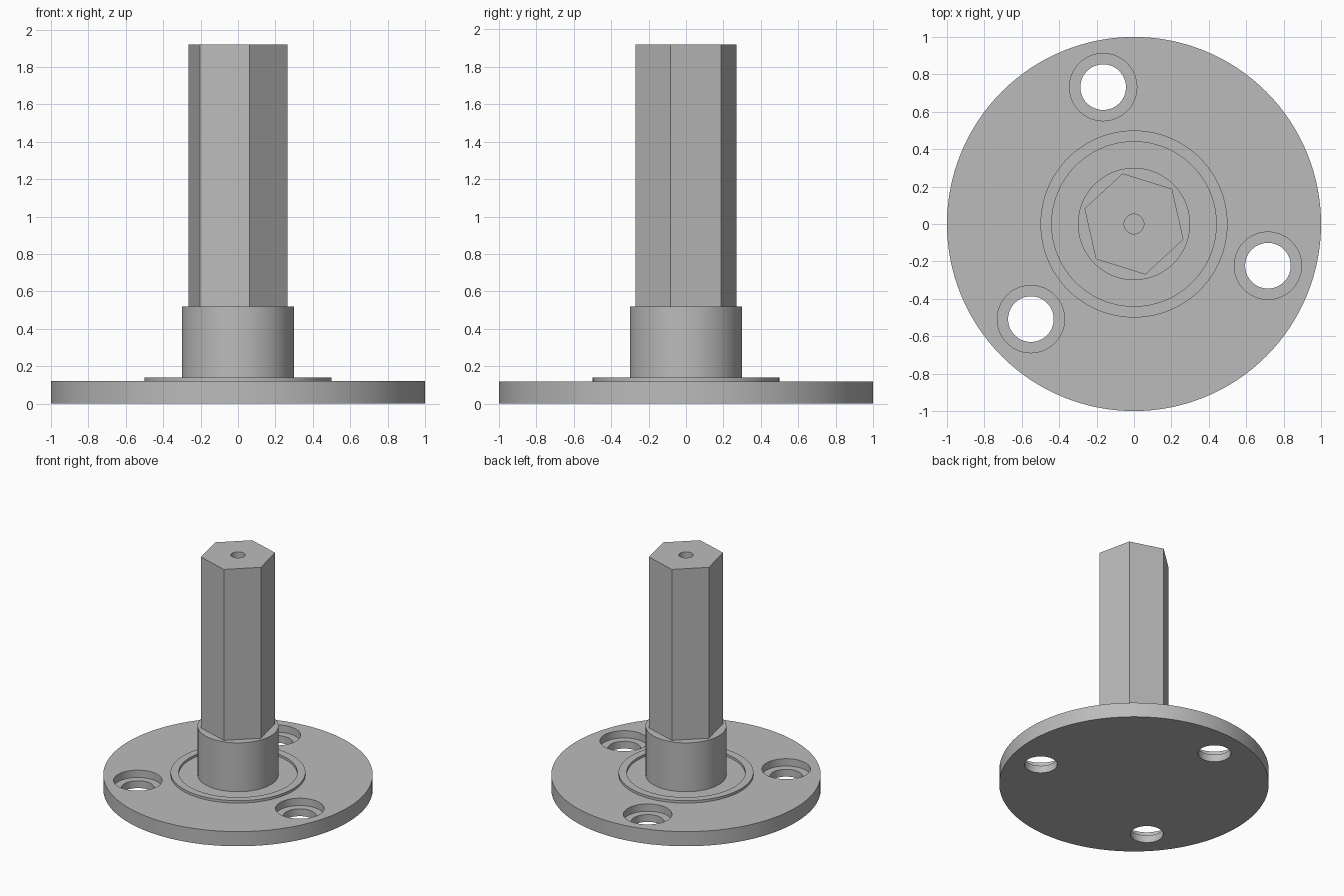
import bpy
from math import cos, sin, radians

cube = bpy.data.objects.get("Cube")
if cube:
    bpy.data.objects.remove(cube, do_unlink=True)

TURN = 102.7  # shared rotation of the hex shaft and the bolt holes
BOLT_RADIUS = 0.75

grey = bpy.data.materials.new("plain grey")
grey.use_nodes = True
colour = (0.5, 0.5, 0.5, 1)
grey.diffuse_color = colour
grey.node_tree.nodes["Principled BSDF"].inputs["Base Color"].default_value = colour


def cylinder(name, radius, bottom, top, x=0, y=0, sides=96, turn=0):
    bpy.ops.mesh.primitive_cylinder_add(
        vertices=sides, radius=radius, depth=top - bottom,
        location=(x, y, (bottom + top) / 2), rotation=(0, 0, radians(turn)))
    obj = bpy.context.object
    obj.name = obj.data.name = name
    obj.data.materials.append(grey)
    return obj


def cut(target, cutter):
    cutter.hide_render = True
    mod = target.modifiers.new("cut", 'BOOLEAN')
    mod.operation = 'DIFFERENCE'
    mod.solver = 'EXACT'
    mod.object = cutter
    bpy.context.view_layer.objects.active = target
    bpy.ops.object.modifier_apply(modifier=mod.name)
    bpy.data.objects.remove(cutter, do_unlink=True)


# Round flange with three counterbored bolt holes
flange = cylinder("flange", 1.0, 0, 0.12, sides=128)
for i in range(3):
    angle = radians(TURN + 120 * i)
    x, y = BOLT_RADIUS * cos(angle), BOLT_RADIUS * sin(angle)
    cut(flange, cylinder("counterbore", 0.18, 0.06, 0.2, x, y, 64))
    cut(flange, cylinder("bolt_hole", 0.122, -0.1, 0.2, x, y, 64))

# Thin raised ring on the flange
ring = cylinder("raised_ring", 0.5, 0.12, 0.14)
cut(ring, cylinder("ring_opening", 0.44, 0.0, 0.3))

# Round boss and hexagonal shaft with a blind centre hole
boss = cylinder("boss", 0.3, 0.12, 0.52)
# The primitive's first corner lies on a multiple of 60 degrees from +y
shaft = cylinder("hex_shaft", 0.277, 0.52, 1.92, sides=6, turn=TURN - 90)
cut(shaft, cylinder("centre_hole", 0.053, 1.5, 2.1, sides=48))

for obj in (flange, ring, boss, shaft):
    bpy.ops.object.select_all(action='DESELECT')
    obj.select_set(True)
    bpy.context.view_layer.objects.active = obj
    bpy.ops.object.shade_smooth_by_angle(angle=radians(30))
